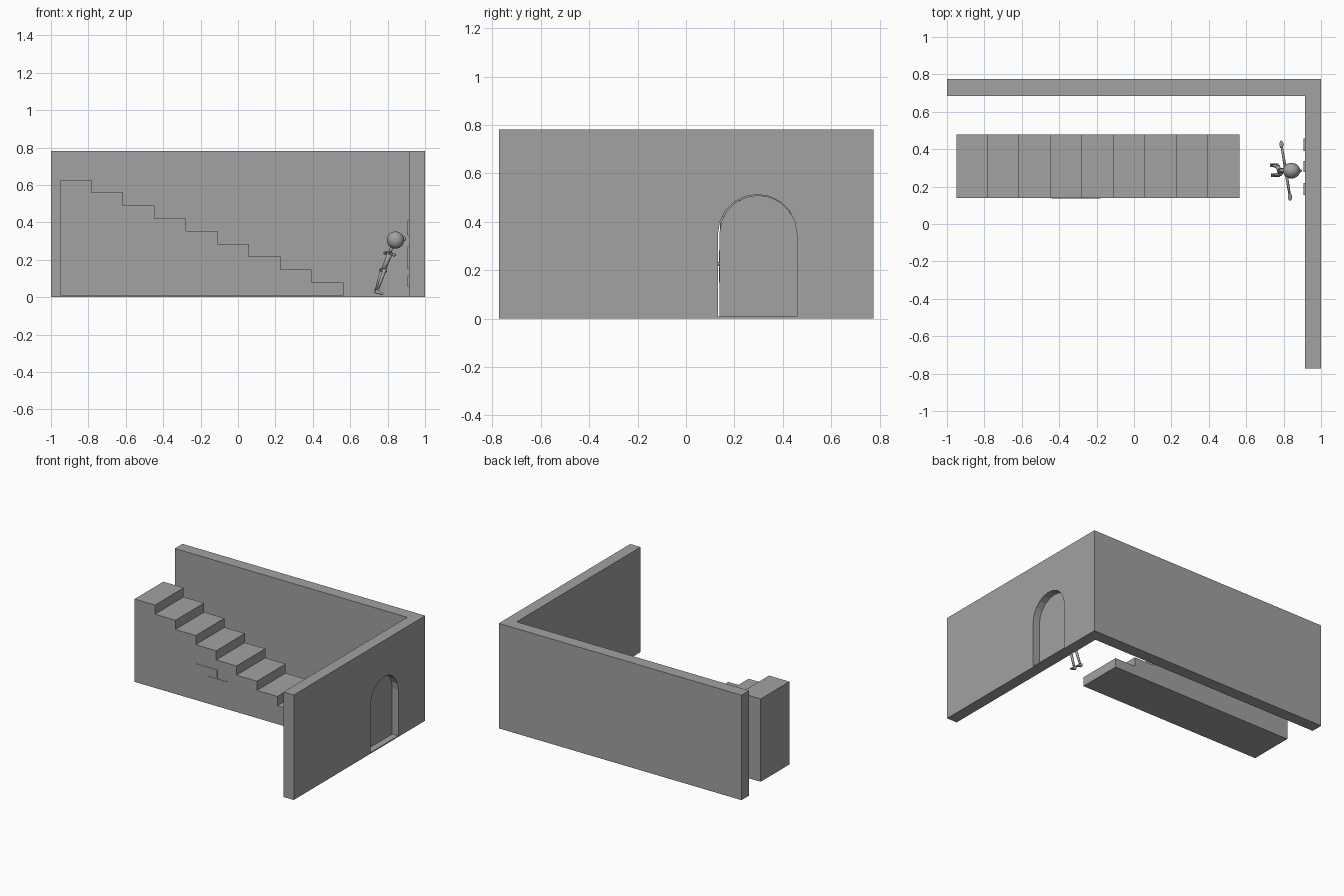
import bpy, bmesh, math
from mathutils import Vector

if "Cube" in bpy.data.objects:
    bpy.data.objects.remove(bpy.data.objects["Cube"])

# one flat colour for the whole untextured model
grey = bpy.data.materials.new("plain grey")
grey.diffuse_color = (0.36, 0.36, 0.36, 1)
grey.use_nodes = True
grey.node_tree.nodes["Principled BSDF"].inputs["Base Color"].default_value = grey.diffuse_color


def finish(name, bm, smooth=False):
    bmesh.ops.recalc_face_normals(bm, faces=bm.faces)
    for f in bm.faces:
        f.smooth = smooth
    me = bpy.data.meshes.new(name)
    bm.to_mesh(me)
    bm.free()
    me.materials.append(grey)
    ob = bpy.data.objects.new(name, me)
    bpy.context.collection.objects.link(ob)
    return ob


def prism(name, points, offset):
    """Closed outline of 3D points extruded along an offset."""
    bm = bmesh.new()
    face = bm.faces.new([bm.verts.new(p) for p in points])
    ext = bmesh.ops.extrude_face_region(bm, geom=[face], use_keep_orig=True)
    bmesh.ops.translate(bm, vec=offset,
                        verts=[v for v in ext["geom"] if isinstance(v, bmesh.types.BMVert)])
    return finish(name, bm)


def box(name, x0, x1, y0, y1, z0, z1):
    return prism(name, [(x0, y0, z0), (x1, y0, z0), (x1, y1, z0), (x0, y1, z0)], (0, 0, z1 - z0))


def ball(name, centre, radii, seg=16):
    bm = bmesh.new()
    bmesh.ops.create_uvsphere(bm, u_segments=seg, v_segments=seg // 2 + 2, radius=1)
    bmesh.ops.scale(bm, vec=radii, verts=bm.verts)
    bmesh.ops.translate(bm, vec=centre, verts=bm.verts)
    return finish(name, bm, True)


def limb(name, a, b, r0, r1, seg=8):
    """Tapered rod from a to b."""
    a, b = Vector(a), Vector(b)
    d = b - a
    bm = bmesh.new()
    bmesh.ops.create_cone(bm, cap_ends=True, segments=seg, radius1=r0, radius2=r1, depth=d.length)
    ob = finish(name, bm, True)
    ob.location = (a + b) / 2
    ob.rotation_euler = d.to_track_quat('Z', 'Y').to_euler()
    return ob


def arch(name, x0, x1, y0, y1, z0, spring):
    r, mid = (y1 - y0) / 2, (y0 + y1) / 2
    pts = [(x0, y0, z0), (x0, y1, z0)]
    pts += [(x0, mid + r * math.cos(math.pi * i / 10), spring + r * math.sin(math.pi * i / 10))
            for i in range(11)]
    return prism(name, pts, (x1 - x0, 0, 0))


# L-shaped wall with an arched doorway
wall = prism("walls", [(-1, .685, 0), (.915, .685, 0), (.915, -.772, 0), (1, -.772, 0),
                       (1, .775, 0), (-1, .775, 0)], (0, 0, .782))
cutter = arch("doorway_cutter", .88, 1.05, .132, .458, .008, .35)
cutter.hide_render = True
mod = wall.modifiers.new("doorway", 'BOOLEAN')
mod.operation = 'DIFFERENCE'
mod.solver = 'EXACT'
mod.object = cutter
bpy.context.view_layer.objects.active = wall
bpy.ops.object.modifier_apply(modifier=mod.name)
bpy.data.objects.remove(cutter)

# door set back from the outside, with raised boards inside
arch("door", .914, .95, .138, .458, .008, .35)
for y0, y1, z0, z1 in ((.155, .22, .15, .27), (.277, .337, .33, .41), (.39, .465, .055, .11)):
    box("door_board", .905, .914, y0, min(y1, .457), z0, z1)

# staircase, one stepped profile
steps, run, rise = 9, .17, .0685
profile = [(-.95, .14, .01)]
x = -.95
for i in range(steps):
    z = .627 - rise * i
    x1 = min(-.95 + .168 * (i + 1), .563) if i < steps - 1 else .563
    profile += [(x, .14, z), (x1, .14, z)]
    x = x1
profile.append((.563, .14, .01))
prism("staircase", profile, (0, .338, 0))

# two bricks showing on the staircase front
box("brick", -.44, -.268, .137, .141, .218, .282)
box("brick", -.348, -.18, .137, .141, .15, .215)

# leaning figure: head, face and hair tuft
ball("head", (.842, .285, .305), (.046, .042, .046), 20)
ball("nose", (.888, .285, .312), (.01, .009, .012), 10)
limb("neck", (.822, .287, .27), (.812, .287, .235), .008, .008)

# torso, hips and outstretched arms
limb("torso", (.815, .287, .24), (.777, .285, .145), .015, .012)
limb("hips", (.767, .31, .145), (.787, .262, .14), .012, .012)
for side, hand in ((1, (.788, .425, .236)), (-1, (.834, .145, .226))):
    limb("arm", (.811, .287, .236), hand, .008, .006)
    d = (Vector(hand) - Vector((.811, .287, .236))).normalized()
    ball("hand", Vector(hand), (.011, .022, .009), 10)

# legs and feet
for hip, ankle in (((.77, .305, .145), (.738, .315, .035)), ((.783, .267, .145), (.745, .26, .035))):
    limb("leg", hip, ankle, .011, .007)
    ax, ay, az = ankle
    prism("foot", [(ax - .01, ay - .009, az + .008), (ax + .006, ay - .009, az + .004),
                   (ax + .035, ay - .009, az - .018), (ax + .03, ay - .009, az - .024),
                   (ax - .012, ay - .009, az - .012)], (0, .018, 0))
# small base lip keeps the doorway sill level with the ground
box("door_sill", .915, .95, .14, .457, 0, .009)
